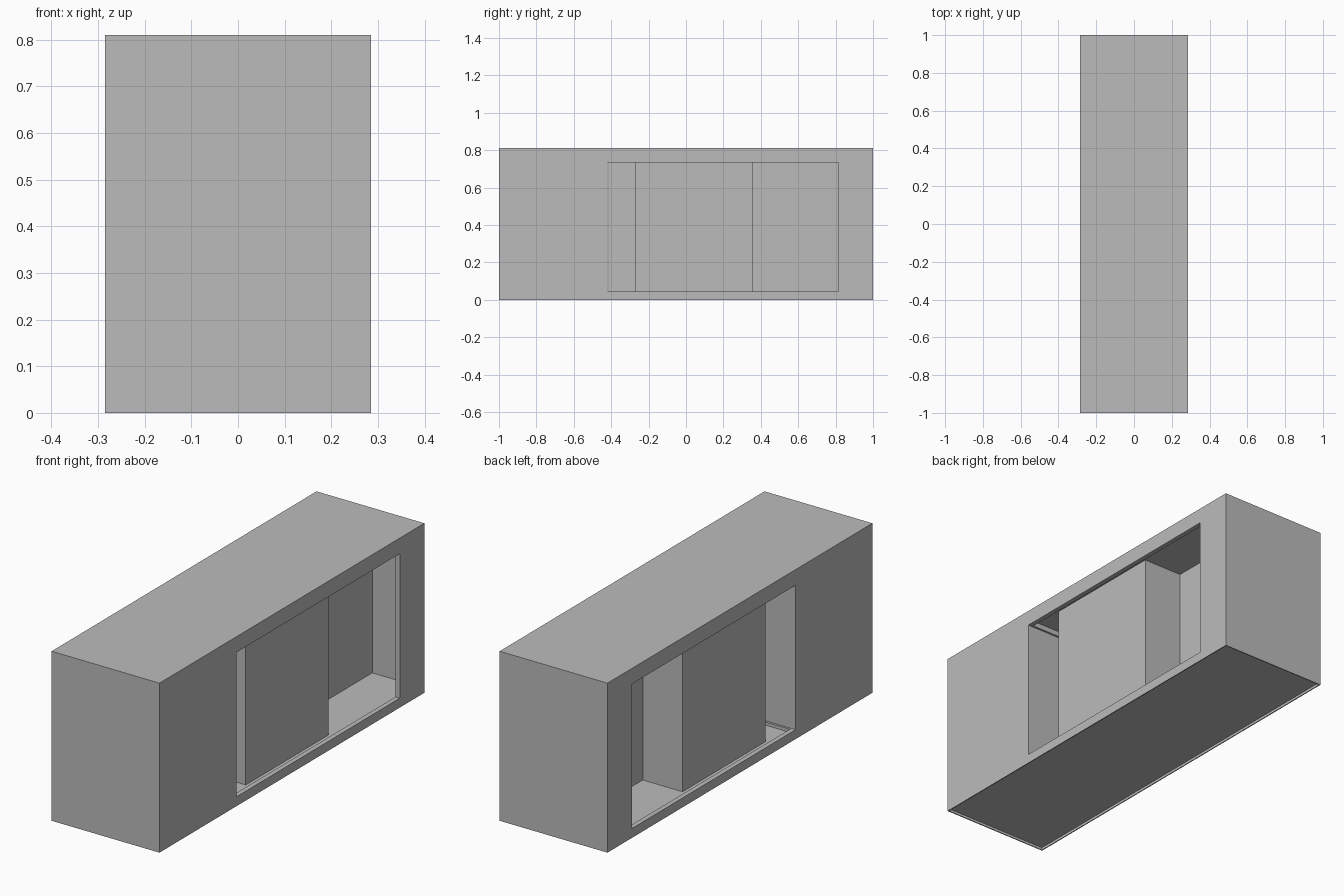
import bpy

# Remove the default cube
cube = bpy.data.objects.get("Cube")
if cube:
    bpy.data.objects.remove(cube, do_unlink=True)

grey = bpy.data.materials.new("plain_grey")
grey.use_nodes = True
colour = (0.5, 0.5, 0.5, 1)
grey.diffuse_color = colour
grey.node_tree.nodes["Principled BSDF"].inputs["Base Color"].default_value = colour


def box(name, half_x, y, z):
    """Box symmetric in x, spanning the given y and z ranges."""
    bpy.ops.mesh.primitive_cube_add(
        size=1, location=(0, sum(y) / 2, sum(z) / 2))
    obj = bpy.context.object
    obj.name = name
    obj.scale = (2 * half_x, y[1] - y[0], z[1] - z[0])
    bpy.ops.object.transform_apply(location=False, rotation=False, scale=True)
    obj.data.materials.append(grey)
    return obj


def cut(target, name, *size):
    """Subtract a box from the target and discard the cutter."""
    cutter = box(name, *size)
    cutter.hide_render = True
    mod = target.modifiers.new(name, 'BOOLEAN')
    mod.operation = 'DIFFERENCE'
    mod.solver = 'EXACT'
    mod.object = cutter
    bpy.context.view_layer.objects.active = target
    bpy.ops.object.modifier_apply(modifier=name)
    bpy.data.objects.remove(cutter, do_unlink=True)


# Outer casing: hollow chamber, opening through both sides, sunken underside
casing = box("casing", 0.285, (-1, 1), (0, 0.81))
cut(casing, "chamber", 0.262, (-0.41, 0.985), (0.03, 0.76))
cut(casing, "side_openings", 0.4, (-0.42, 0.815), (0.045, 0.735))
cut(casing, "underside_recess", 0.28, (-0.995, 0.995), (-0.1, 0.012))

# Dividing wall down the middle and the block set into it
box("dividing_wall", 0.02, (-0.415, 0.99), (0.025, 0.765))
box("centre_block", 0.23, (-0.27, 0.355), (0.025, 0.765))
